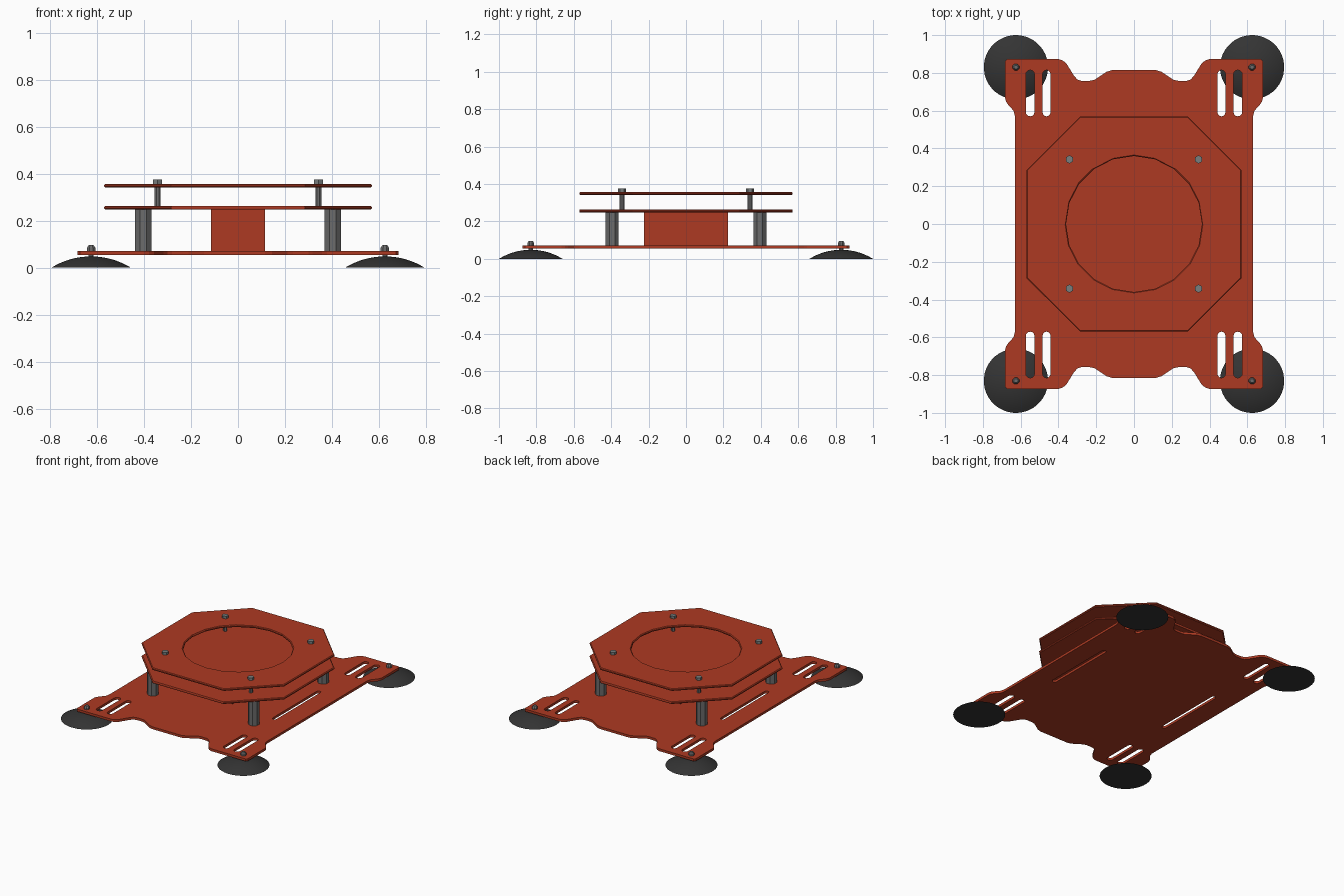
import bpy, bmesh, math

if "Cube" in bpy.data.objects:
    bpy.data.objects.remove(bpy.data.objects["Cube"])

def material(name, rgb):
    m = bpy.data.materials.new(name)
    m.diffuse_color = (*rgb, 1)
    m.use_nodes = True
    m.node_tree.nodes["Principled BSDF"].inputs["Base Color"].default_value = m.diffuse_color
    return m

RED = material("red_anodised", (0.42, 0.042, 0.016))
STEEL = material("steel_grey", (0.19, 0.21, 0.21))
SPACER = material("spacer_grey", (0.15, 0.15, 0.15))
RUBBER = material("black_rubber", (0.034, 0.034, 0.034))

def add(name, bm, mat, smooth=None):
    bmesh.ops.recalc_face_normals(bm, faces=bm.faces)
    me = bpy.data.meshes.new(name)
    bm.to_mesh(me)
    bm.free()
    me.materials.append(mat)
    ob = bpy.data.objects.new(name, me)
    bpy.context.collection.objects.link(ob)
    if smooth:
        bpy.ops.object.select_all(action='DESELECT')
        ob.select_set(True)
        bpy.context.view_layer.objects.active = ob
        bpy.ops.object.shade_smooth_by_angle(angle=math.radians(smooth))
    return ob

def plate(name, loops, z0, z1, mat, bevel=0):
    """Flat plate from an outline loop and hole loops."""
    cu = bpy.data.curves.new(name + "_outline", 'CURVE')
    cu.dimensions = '2D'
    cu.fill_mode = 'BOTH'
    cu.extrude = (z1 - z0) / 2
    for pts in loops:
        s = cu.splines.new('POLY')
        s.points.add(len(pts) - 1)
        for p, (x, y) in zip(s.points, pts):
            p.co = (x, y, 0, 1)
        s.use_cyclic_u = True
    tmp = bpy.data.objects.new(name + "_tmp", cu)
    bpy.context.collection.objects.link(tmp)
    dg = bpy.context.evaluated_depsgraph_get()
    me = bpy.data.meshes.new_from_object(tmp.evaluated_get(dg))
    bm = bmesh.new()
    bm.from_mesh(me)
    bpy.data.objects.remove(tmp)
    bpy.data.curves.remove(cu)
    bpy.data.meshes.remove(me)
    bmesh.ops.remove_doubles(bm, verts=bm.verts, dist=1e-5)
    bmesh.ops.translate(bm, verts=bm.verts, vec=(0, 0, (z0 + z1) / 2))
    for f in bm.faces:
        f.smooth = False
    ob = add(name, bm, mat)
    if bevel:
        m = ob.modifiers.new("edge_chamfer", 'BEVEL')
        m.width = bevel
        m.segments = 1
        m.limit_method = 'ANGLE'
        m.angle_limit = math.radians(60)
    return ob

def lathe(name, profile, n, x, y, mat, smooth=None):
    """Turned part: profile is (radius, z) from bottom to top, capped."""
    bm = bmesh.new()
    rings = [[bm.verts.new((x + r * math.cos(2 * math.pi * (i + .5) / n),
                            y + r * math.sin(2 * math.pi * (i + .5) / n), z))
              for i in range(n)] for r, z in profile]
    for a, b in zip(rings, rings[1:]):
        for i in range(n):
            j = (i + 1) % n
            bm.faces.new((a[i], a[j], b[j], b[i]))
    bm.faces.new(rings[0][::-1])
    bm.faces.new(rings[-1])
    return add(name, bm, mat, smooth)

def ngon(n, r, phase=0):
    return [(r * math.cos(phase + 2 * math.pi * i / n),
             r * math.sin(phase + 2 * math.pi * i / n)) for i in range(n)]

def slot(cx, y0, y1, w):
    """Round-ended slot running along y."""
    r = w / 2
    top = [(cx + r * math.cos(math.pi * i / 6), y1 - r + r * math.sin(math.pi * i / 6)) for i in range(7)]
    bot = [(cx - r * math.cos(math.pi * i / 6), y0 + r - r * math.sin(math.pi * i / 6)) for i in range(7)]
    return top + bot

# Base plate: one quarter of the outline, mirrored to all four
quarter = [(.63, .57), (.638, .60), (.665, .63), (.677, .648), (.682, .665),
           (.682, .862), (.672, .873), (.40, .873), (.378, .866), (.358, .85),
           (.318, .785), (.30, .765), (.28, .758), (.235, .758), (.21, .763),
           (.145, .806), (.115, .815)]
outline = quarter + [(-x, y) for x, y in quarter[::-1]]
outline += [(-x, -y) for x, y in outline]
holes = []
for sx in (1, -1):
    holes.append(slot(sx * .468, -.265, .265, .032))
    for y0, y1 in ((.57, .815), (-.815, -.57)):
        holes += [slot(sx * .463, y0, y1, .042), slot(sx * .55, y0, y1, .046)]
plate("base_plate", [outline] + holes, .055, .072, RED)

# Central motor box
bm = bmesh.new()
bmesh.ops.create_cube(bm, size=1)
bmesh.ops.scale(bm, verts=bm.verts, vec=(.23, .45, .178))
bmesh.ops.translate(bm, verts=bm.verts, vec=(0, 0, .160))
add("centre_box", bm, RED)

# Octagonal turntable plates, the upper one with a round opening
c, h = .57, .285
octagon = [(c, -h), (c, h), (h, c), (-h, c), (-c, h), (-c, -h), (-h, -c), (h, -c)]
plate("lower_octagon_plate", [octagon], .247, .263, RED, .005)
plate("upper_octagon_plate", [octagon, ngon(20, .36, math.pi / 2)], .341, .357, RED, .005)

# Parts repeated at the four corners
for sx in (1, -1):
    for sy in (1, -1):
        tag = ("right" if sx > 0 else "left") + ("_back" if sy > 0 else "_front")
        # Suction-cup foot: shallow spherical cap
        rim, high = .17, .048
        R = (rim ** 2 + high ** 2) / (2 * high)
        prof = []
        for i in range(9):
            r = rim - (rim - .012) * i / 8
            prof.append((r, math.sqrt(R * R - r * r) - (R - high)))
        lathe("foot_" + tag, prof, 40, sx * .625, sy * .83, RUBBER, 30)
        # Foot stud and domed nut
        lathe("foot_nut_" + tag, [(.012, .045), (.012, .07), (.019, .07), (.019, .085), (.011, .096)],
              8, sx * .625, sy * .83, SPACER)
        # Thick spacer between base and lower plate
        lathe("spacer_" + tag, [(.038, .071), (.038, .249)], 8, sx * .403, sy * .395, SPACER)
        # Thin bolt between octagons with hex head
        lathe("bolt_shaft_" + tag, [(.0135, .26), (.0135, .35)], 8, sx * .342, sy * .342, SPACER)
        lathe("bolt_head_" + tag, [(.022, .356), (.022, .375)], 6, sx * .342, sy * .342, STEEL)
